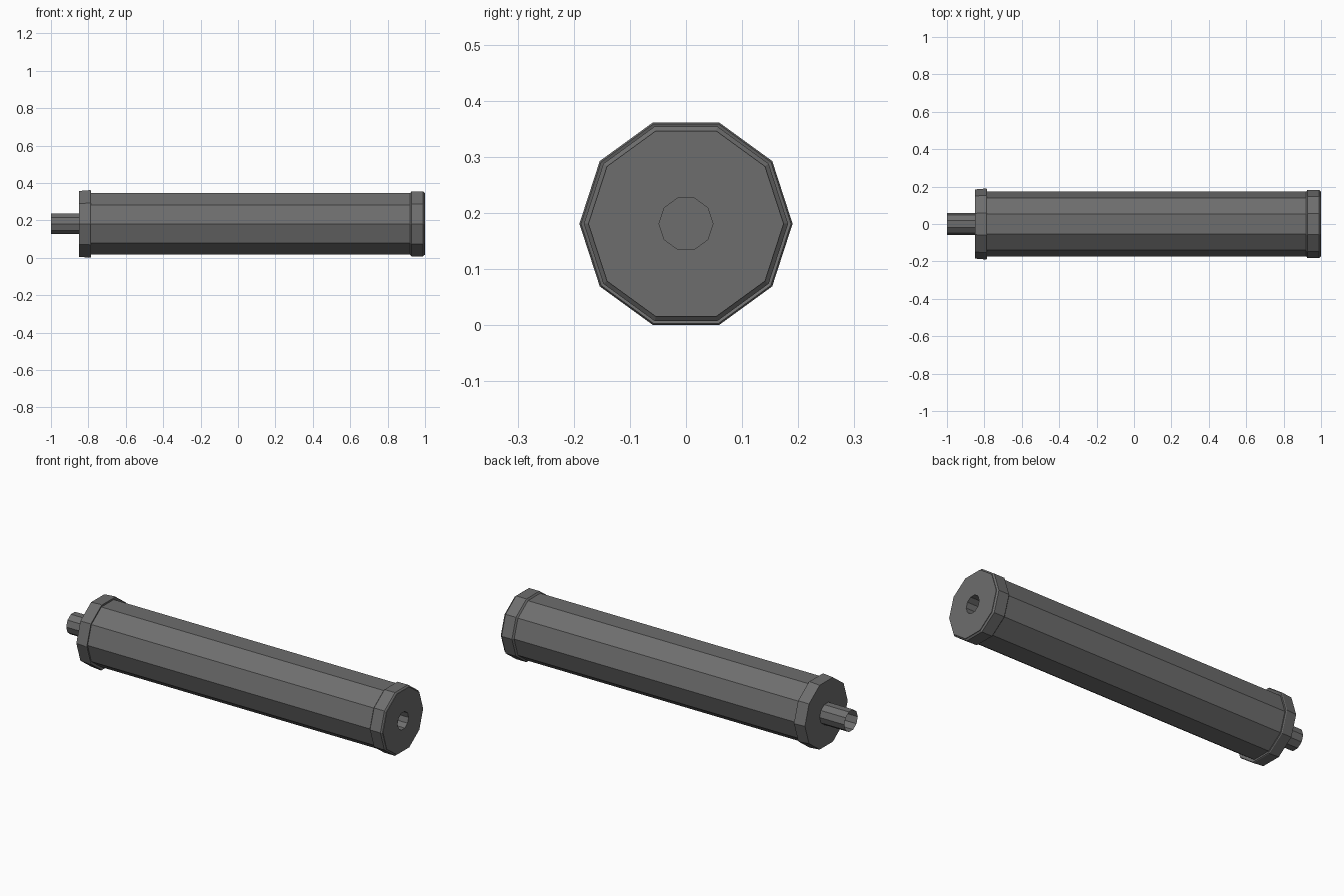
import bpy, bmesh, math

if "Cube" in bpy.data.objects:
    bpy.data.objects.remove(bpy.data.objects["Cube"])

SIDES = 10
CENTRE_Z = 0.181

dark_metal = bpy.data.materials.new("dark_metal")
dark_metal.diffuse_color = (0.155, 0.155, 0.155, 1.0)
dark_metal.use_nodes = True
dark_metal.node_tree.nodes["Principled BSDF"].inputs["Base Color"].default_value = dark_metal.diffuse_color


def lathe(name, profile, cap_start=False, cap_end=False):
    """Spin (x, radius) points about the long axis into a flat-sided shell.
    List points so that the outside runs from -x to +x."""
    bm = bmesh.new()
    rings = []
    for x, r in profile:
        ring = []
        for i in range(SIDES):
            a = 2 * math.pi * i / SIDES
            ring.append(bm.verts.new((x, r * math.cos(a), CENTRE_Z + r * math.sin(a))))
        rings.append(ring)
    for a, b in zip(rings, rings[1:]):
        for i in range(SIDES):
            j = (i + 1) % SIDES
            bm.faces.new((a[j], a[i], b[i], b[j]))
    if cap_start:
        bm.faces.new(rings[0][::-1])
    if cap_end:
        bm.faces.new(rings[-1])
    mesh = bpy.data.meshes.new(name)
    bm.normal_update()
    bm.to_mesh(mesh)
    bm.free()
    mesh.materials.append(dark_metal)
    obj = bpy.data.objects.new(name, mesh)
    bpy.context.collection.objects.link(obj)
    return obj


# Main tube
lathe("main_tube", [(-0.79, 0.173), (0.93, 0.173)])

# Rear collar, flaring slightly towards the tube, closed at the back
lathe("rear_collar", [(-0.85, 0.185), (-0.79, 0.190), (-0.785, 0.187),
                      (-0.79, 0.173)], cap_start=True)

# Front cap with chamfered rims and a blind bore
lathe("front_cap", [(0.92, 0.173), (0.927, 0.182), (0.99, 0.182), (0.997, 0.174),
                    (1.0, 0.174), (1.0, 0.048), (0.70, 0.048)], cap_end=True)

# Open mounting stub
lathe("mounting_stub", [(-1.0, 0.058), (-0.85, 0.058)])
